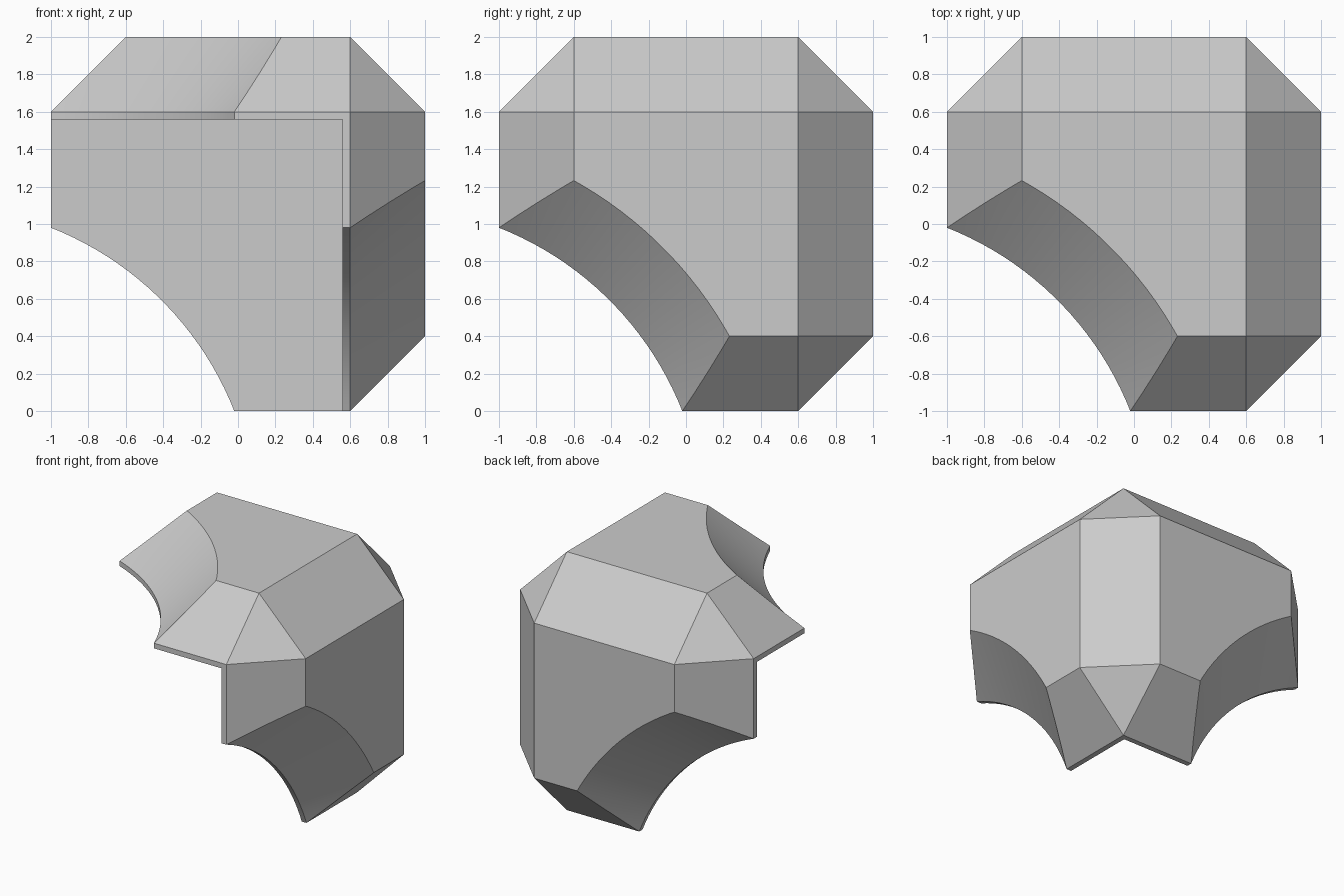
import bpy, bmesh, math
from mathutils import Vector, Matrix

if "Cube" in bpy.data.objects:
    bpy.data.objects.remove(bpy.data.objects["Cube"])

MID = Vector((0, 0, 1))          # centre of the full faceted block


def make_object(name, bm):
    bmesh.ops.recalc_face_normals(bm, faces=bm.faces)
    me = bpy.data.meshes.new(name)
    bm.to_mesh(me)
    bm.free()
    ob = bpy.data.objects.new(name, me)
    bpy.context.collection.objects.link(ob)
    return ob


# Outer block: cube with wide chamfers and triangular corners
bm = bmesh.new()
for axis in range(3):
    for i in range(8):
        p = [0.6 if i >> k & 1 else -0.6 for k in range(3)]
        p[axis] /= 0.6
        bm.verts.new(Vector(p) + MID)
bmesh.ops.convex_hull(bm, input=bm.verts[:])
bmesh.ops.dissolve_limit(bm, angle_limit=0.01, verts=bm.verts[:], edges=bm.edges[:])
shell = make_object("corner_shell", bm)

# Hollow: box that leaves only the top, right and back walls
bm = bmesh.new()
bmesh.ops.create_cube(bm, size=2.56, matrix=Matrix.Translation(MID + Vector((-0.72,) * 3)))
cutters = [make_object("hollow_cutter", bm)]

# Flared round notch in the far corner of each wall
C, SEG = -1.64, 160
PROFILE = [(1.742, 0.45), (1.742, 0.6), (2.242, 1.1)]   # radius, height
for turn in range(3):
    bm = bmesh.new()
    rings = []
    for r, h in PROFILE:
        ring = []
        for k in range(SEG):
            t = 2 * math.pi * (k + 0.5) / SEG
            p = [C + r * math.cos(t), C + r * math.sin(t), h]
            ring.append(bm.verts.new(Vector(p[-turn:] + p[:-turn] if turn else p) + MID))
        rings.append(ring)
    for a, b in zip(rings, rings[1:]):
        for k in range(SEG):
            n = (k + 1) % SEG
            bm.faces.new((a[k], a[n], b[n], b[k]))
    bm.faces.new(rings[0])
    bm.faces.new(rings[-1])
    cutters.append(make_object("notch_cutter", bm))

for cutter in cutters:
    mod = shell.modifiers.new("cut", 'BOOLEAN')
    mod.operation = 'DIFFERENCE'
    mod.solver = 'EXACT'
    mod.object = cutter

# Bake the cuts and drop the cutters
deps = bpy.context.evaluated_depsgraph_get()
mesh = bpy.data.meshes.new_from_object(shell.evaluated_get(deps))
shell.modifiers.clear()
shell.data = mesh
for cutter in cutters:
    bpy.data.objects.remove(cutter, do_unlink=True)

# One plain grey
grey = bpy.data.materials.new("plain_grey")
grey.diffuse_color = (0.6, 0.6, 0.6, 1)
grey.use_nodes = True
grey.node_tree.nodes["Principled BSDF"].inputs["Base Color"].default_value = grey.diffuse_color
mesh.materials.clear()
mesh.materials.append(grey)
for f in mesh.polygons:
    f.material_index = 0

bpy.context.view_layer.objects.active = shell
shell.select_set(True)
bpy.ops.object.shade_smooth_by_angle(angle=math.radians(20))
